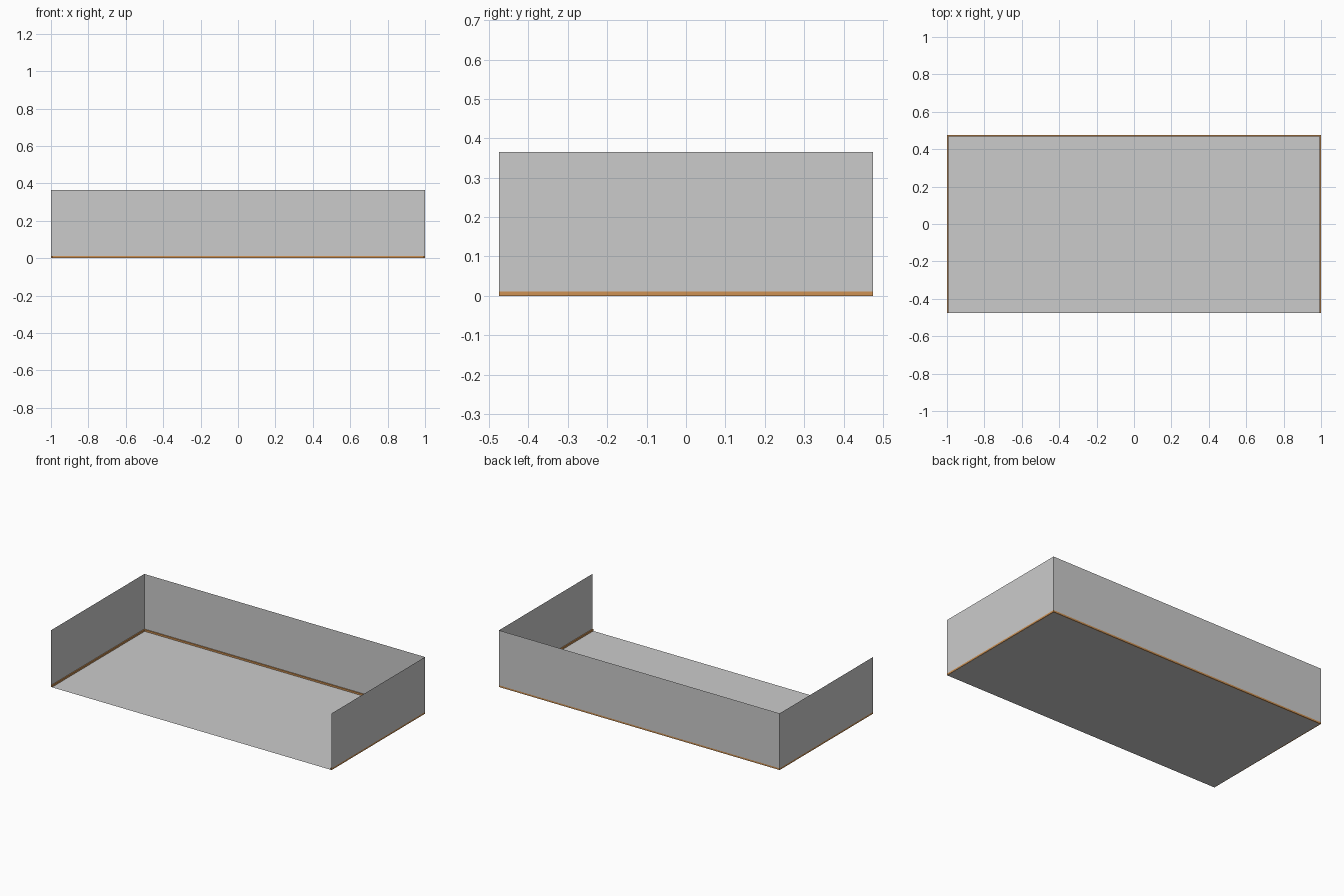
import bpy

if "Cube" in bpy.data.objects:
    bpy.data.objects.remove(bpy.data.objects["Cube"])

W, D, H = 1.0, 0.475, 0.365     # half width, half depth, wall height
SH, ST = 0.011, 0.007           # skirting height and thickness

wood = bpy.data.materials.new("skirting_wood")
wood.diffuse_color = (0.62, 0.29, 0.09, 1)
wood.use_nodes = True
wood.node_tree.nodes["Principled BSDF"].inputs["Base Color"].default_value = wood.diffuse_color


def make(name, verts, faces, mat=None):
    me = bpy.data.meshes.new(name)
    me.from_pydata(verts, [], faces)
    ob = bpy.data.objects.new(name, me)
    bpy.context.collection.objects.link(ob)
    if mat:
        me.materials.append(mat)
    return ob


def wall(name, a, b):
    # upright sheet between two floor points, above the skirting
    return make(name, [(*a, SH), (*b, SH), (*b, H), (*a, H)], [(0, 1, 2, 3)])


def skirting(name, a, b, c, d):
    # mitred strip: outer edge a-b, inner edge c-d
    verts = [(*p, z) for z in (0, SH) for p in (a, b, c, d)]
    faces = [(3, 2, 1, 0), (4, 5, 6, 7)]
    faces += [(i, (i + 1) % 4, (i + 1) % 4 + 4, i + 4) for i in range(4)]
    return make(name, verts, faces, wood)


# floor sheet
make("floor", [(-W, -D, 0), (W, -D, 0), (W, D, 0), (-W, D, 0)], [(0, 1, 2, 3)])

# three walls, open at the front
wall("right_wall", (W, -D), (W, D))
wall("back_wall", (W, D), (-W, D))
wall("left_wall", (-W, D), (-W, -D))

# skirting along the foot of each wall
skirting("right_skirting", (W, -D), (W, D), (W - ST, D - ST), (W - ST, -D))
skirting("back_skirting", (W, D), (-W, D), (-W + ST, D - ST), (W - ST, D - ST))
skirting("left_skirting", (-W, D), (-W, -D), (-W + ST, -D), (-W + ST, D - ST))
